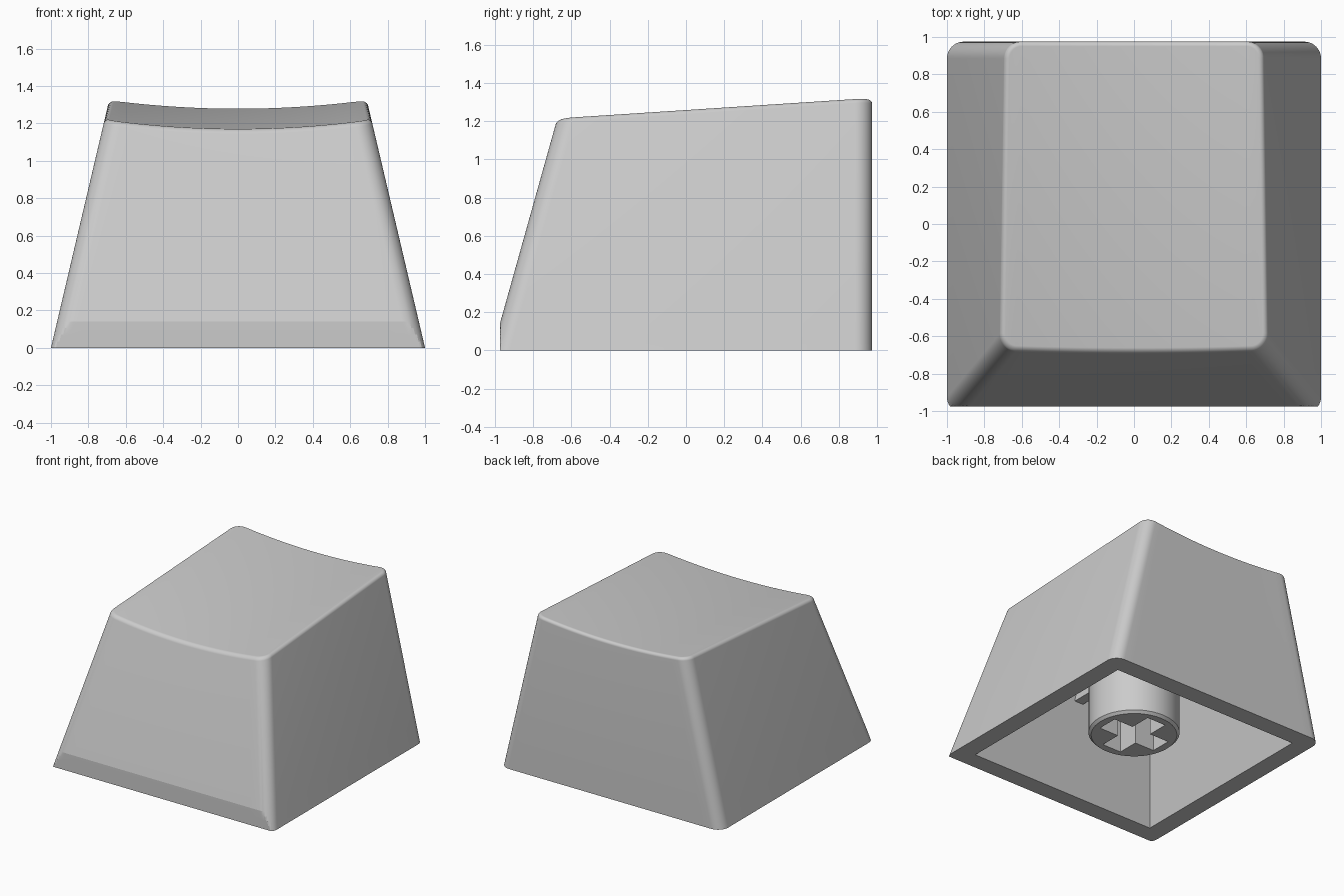
import bpy, bmesh
from math import sin, cos, pi, radians

cube = bpy.data.objects.get("Cube")
if cube:
    bpy.data.objects.remove(cube, do_unlink=True)

grey = bpy.data.materials.new("light_grey_plastic")
grey.use_nodes = True
colour = (0.6, 0.6, 0.6, 1)
grey.diffuse_color = colour
grey.node_tree.nodes["Principled BSDF"].inputs["Base Color"].default_value = colour

SIDE_SLOPE, FRONT_SLOPE = 0.235, 0.28
BACK, FRONT_CUT = 0.975, -0.975
CORNER, FILLET = 0.09, 0.025
ARC, EDGE = 10, 24

# Half outline as (edge position, arc x, arc y), running from +x to -x
right = [(1, cos(a), sin(a)) for a in (i * pi / 2 / ARC for i in range(ARC + 1))]
middle = [(1 - 2 * i / EDGE, 0, 1) for i in range(1, EDGE)]
left = [(-c, -ax, ay) for c, ax, ay in reversed(right)]
HALF = right + middle + left
COUNT = len(HALF)
LOOP = [(1, p) for p in HALF] + [(-1, p) for p in reversed(HALF)]


def finish(bm, name):
    bmesh.ops.remove_doubles(bm, verts=bm.verts, dist=1e-5)
    bmesh.ops.recalc_face_normals(bm, faces=bm.faces)
    mesh = bpy.data.meshes.new(name)
    bm.to_mesh(mesh)
    bm.free()
    mesh.materials.append(grey)
    obj = bpy.data.objects.new(name, mesh)
    bpy.context.collection.objects.link(obj)
    bpy.ops.object.select_all(action='DESELECT')
    obj.select_set(True)
    bpy.context.view_layer.objects.active = obj
    bpy.ops.object.shade_smooth_by_angle(angle=radians(12))
    return obj


def dish(x, y):
    return 1.28 + 0.095 * x * x - 0.067 * (BACK - y)


def ceiling(x, y):
    return 1.07 + 0.06 * y


def ring(bm, height, inset=0, radius=CORNER, front=-1.014, cut=True):
    """Rounded outline whose height is a function of x and y."""
    verts = []
    for side, (c, ax, ay) in LOOP:
        x, y, z = 0, 0, height(0, 0)
        for _ in range(8):
            hx = 1 - SIDE_SLOPE * z - inset
            reach = BACK - inset if side > 0 else -front - FRONT_SLOPE * z - inset
            x = c * (hx - radius) + radius * ax
            y = side * (reach - radius + radius * ay)
            z = height(x, y)
        verts.append(bm.verts.new((x, max(y, FRONT_CUT) if cut else y, z)))
    return verts


def bridge(bm, a, b):
    n = len(a)
    return [bm.faces.new((a[i], a[(i + 1) % n], b[(i + 1) % n], b[i])) for i in range(n)]


def cap_strips(bm, loop):
    """Close a loop with strips running from back to front."""
    for i in range(COUNT - 1):
        bm.faces.new((loop[i], loop[i + 1], loop[-2 - i], loop[-1 - i]))


# Outer shell: flat front cut, slanted walls, small fillet and dished top
bm = bmesh.new()
outer = [ring(bm, lambda x, y, z=z: z) for z in (0, 0.035, 0.07, 0.105, 0.14)]
for i in range(10):
    a = i * pi / 2 / 9
    inset = FILLET * (1 - cos(a))
    drop = FILLET * (1 - sin(a))
    outer.append(ring(bm, lambda x, y, d=drop: dish(x, y) - d, inset, CORNER - inset))
for low, high in zip(outer, outer[1:]):
    bridge(bm, low, high)
cap_strips(bm, outer[-1])

# Hollow underside with square corners
rim = ring(bm, lambda x, y: 0, 0.15, 0, -0.98, False)
roof = ring(bm, ceiling, 0.15, 0, -0.98, False)
bridge(bm, outer[0], rim)
bridge(bm, rim, roof)
bmesh.ops.remove_doubles(bm, verts=bm.verts, dist=1e-5)
bm.verts.ensure_lookup_table()
inner = [e for e in bm.edges if e.is_boundary]
bmesh.ops.contextual_create(bm, geom=inner)
finish(bm, "key_shell")

# Stem: chamfered tube with a cross-shaped socket
STEM, BOTTOM, SIDES = 0.34, 0.12, 48
LONG, THIN, DEPTH = 0.26, 0.085, 0.5
bm = bmesh.new()


def add_loop(points, z):
    return [bm.verts.new((x, y, z)) for x, y in points]


def circle(r):
    return [(r * cos(2 * pi * i / SIDES), r * sin(2 * pi * i / SIDES)) for i in range(SIDES)]


arm = [(LONG, -THIN), (LONG, THIN), (THIN, THIN)]
cross = []
for turn in range(4):
    cross += arm
    arm = [(-y, x) for x, y in arm]

base = add_loop(circle(STEM - 0.02), BOTTOM)
lip = add_loop(circle(STEM), BOTTOM + 0.02)
top = add_loop(circle(STEM), 1.12)
socket = add_loop(cross, BOTTOM)
socket_end = add_loop(cross, BOTTOM + DEPTH)
bridge(bm, base, lip)
bridge(bm, lip, top)
bridge(bm, socket, socket_end)
bm.faces.new(top)
bm.faces.new(socket_end)
edges = [e for e in bm.edges if all(v in base or v in socket for v in e.verts)]
bmesh.ops.triangle_fill(bm, use_beauty=True, edges=edges)
finish(bm, "stem")

# Ribs joining the stem to the front and back walls
for name, near, far_low, far_high in (("front_rib", -0.3, -0.68, -0.56),
                                      ("back_rib", 0.3, 0.86, 0.86)):
    bm = bmesh.new()
    profile = ((near, 0.68), (far_low, 0.68), (far_high, 1.12), (near, 1.12))
    sides = [[bm.verts.new((x, y, z)) for y, z in profile] for x in (-0.04, 0.04)]
    bridge(bm, *sides)
    for s in sides:
        bm.faces.new(s)
    finish(bm, name)
